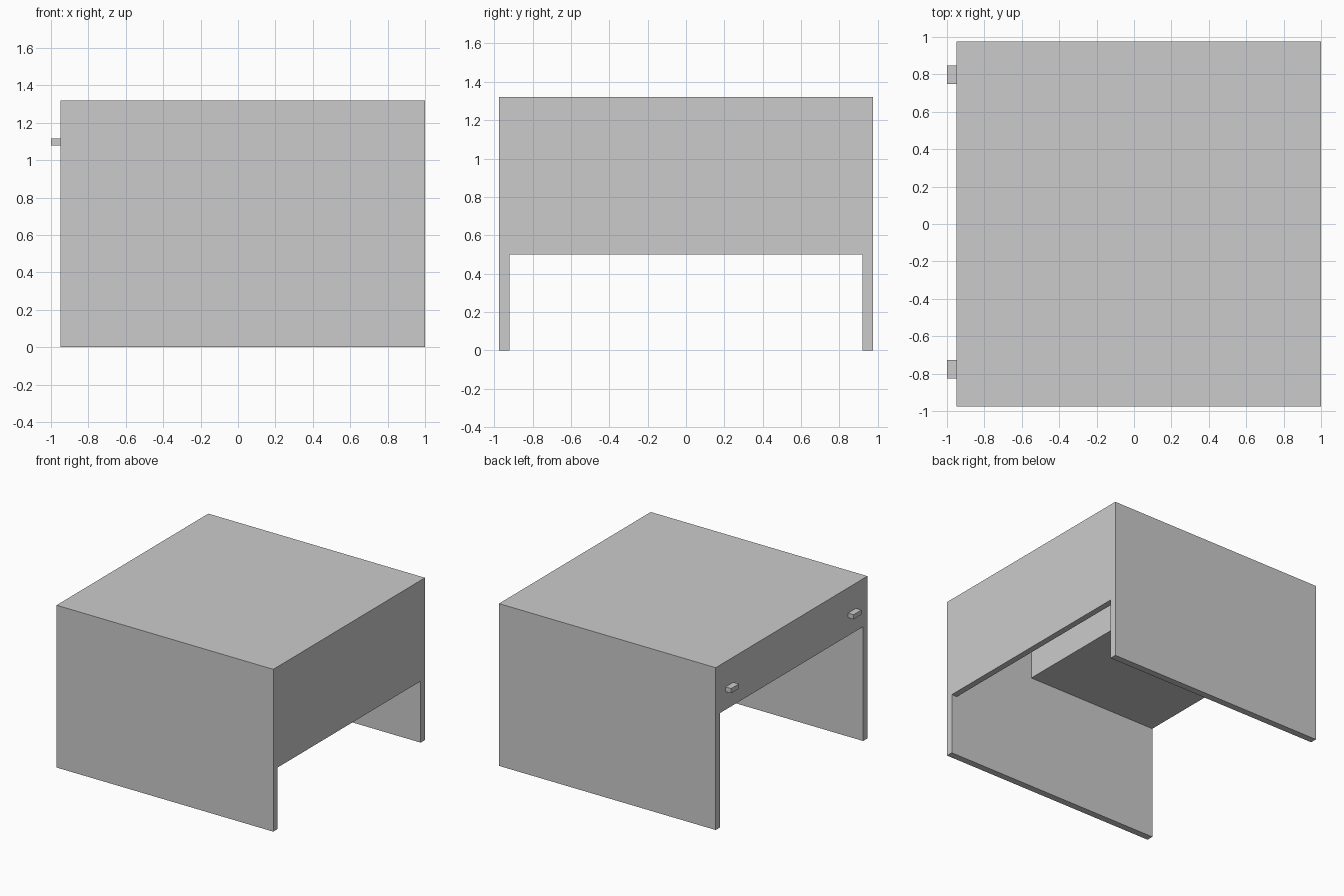
import bpy

if "Cube" in bpy.data.objects:
    bpy.data.objects.remove(bpy.data.objects["Cube"])


def box(name, x, y, z):
    """Axis-aligned box from (min, max) ranges."""
    bpy.ops.mesh.primitive_cube_add(size=1)
    ob = bpy.context.object
    ob.name = name
    ob.location = [(r[0] + r[1]) / 2 for r in (x, y, z)]
    ob.scale = [r[1] - r[0] for r in (x, y, z)]
    bpy.ops.object.transform_apply(location=True, rotation=False, scale=True)
    return ob


X0, X1 = -0.95, 1.0     # desk depth
Y = 0.975               # half width
H = 1.32                # height
T = 0.055               # board thickness
INNER = Y - T

# Side panels standing on the floor
box("side_panel_front", (X0, X1), (-Y, -INNER), (0, H))
box("side_panel_back", (X0, X1), (INNER, Y), (0, H))

# Desk top between the sides
box("desk_top", (X0, X1), (-INNER, INNER), (H - T, H))

# Modesty panel closing the far end
box("modesty_panel", (X1 - 0.05, X1), (-INNER, INNER), (0.5, H - T))

# Drawer body hanging under the top
box("drawer_body", (X0, 0.227), (-INNER, INNER), (0.93, H - T))

# Drawer handles
for i, y in enumerate((-0.776, 0.798)):
    box(f"drawer_handle_{i + 1}", (-1.0, X0), (y - 0.05, y + 0.05), (1.077, 1.115))
